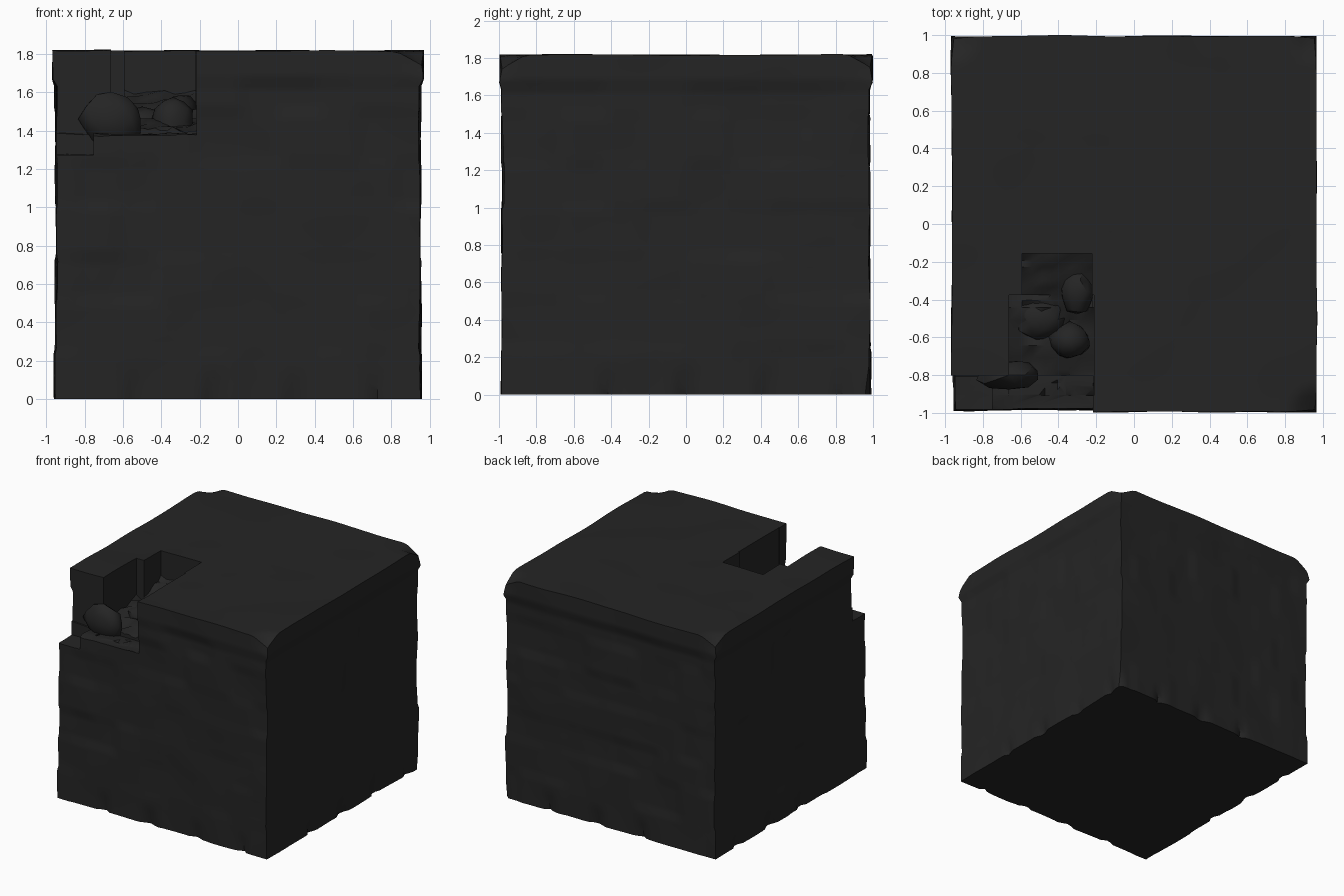
import bpy, bmesh, math, random
from mathutils import Vector, noise

if "Cube" in bpy.data.objects:
    bpy.data.objects.remove(bpy.data.objects["Cube"])

random.seed(4)
HX, HY, H = 0.97, 1.0, 1.82
CUTS = 47

stone = bpy.data.materials.new("dark stone")
stone.diffuse_color = (0.018, 0.018, 0.018, 1)
stone.use_nodes = True
stone.node_tree.nodes["Principled BSDF"].inputs["Base Color"].default_value = stone.diffuse_color


def make_object(name, bm):
    mesh = bpy.data.meshes.new(name)
    bmesh.ops.recalc_face_normals(bm, faces=bm.faces)
    bm.to_mesh(mesh)
    bm.free()
    mesh.materials.append(stone)
    obj = bpy.data.objects.new(name, mesh)
    bpy.context.collection.objects.link(obj)
    return obj


def activate(obj):
    bpy.ops.object.select_all(action='DESELECT')
    obj.select_set(True)
    bpy.context.view_layer.objects.active = obj


def brick_depth(u, z, side):
    """Small inset of a wall point, constant over each worn brick."""
    if z > 1.64:
        return 0.004
    course = int(z / 0.25)
    column = math.floor((u + 0.21 * (course % 2)) / 0.42)
    rng = random.Random(course * 131 + column * 17 + side * 977)
    base = 0.008 if course == 0 else 0.014
    return base + rng.random() * 0.014


# Gouges along the foot of each wall: (position, half width)
gouges = [(-0.54, 0.05), (-0.13, 0.08), (0.30, 0.05), (0.72, 0.04)]


def wall_depth(u, z, side):
    d = brick_depth(u, z, side)
    d += 0.008 * noise.noise(Vector((u * 3, z * 3, side * 9.1)))
    if z < 0.16:
        for g, w in gouges:
            shift = 0.13 * side
            d += 0.035 * max(0, 1 - abs(u - g - shift) / w) * (1 - z / 0.16)
    return d


# Main block: dense box worn into uneven courses of bricks
bm = bmesh.new()
bmesh.ops.create_cube(bm, size=2)
bmesh.ops.subdivide_edges(bm, edges=bm.edges[:], cuts=CUTS, use_grid_fill=True)
for v in bm.verts:
    c = v.co.copy()
    x, y, z = c.x * HX, c.y * HY, (c.z + 1) * H / 2
    p = Vector((x, y, z))
    if abs(c.x) > 0.999:
        p.x = math.copysign(HX - wall_depth(y, z, 1 if x > 0 else 3), x)
    if abs(c.y) > 0.999:
        p.y = math.copysign(HY - wall_depth(x, z, 0 if y < 0 else 2), y)
    if c.z > 0.999:
        p.z = H - 0.004 + 0.008 * noise.noise(Vector((x * 2.5, y * 2.5, 5)))
    # chipped upper corners
    corner = Vector((HX - abs(x), HY - abs(y), H - z)).length
    if corner < 0.14:
        wear = 0.07 * (1 - corner / 0.14)
        p.z -= wear
        p.x -= math.copysign(wear * 0.15, x)
        p.y -= math.copysign(wear * 0.15, y)
    v.co = p
block = make_object("worn_stone_block", bm)


def cut(x0, x1, y0, y1, z_front, z_back, rough):
    """Remove a hollow with a sloping, broken floor."""
    nx, ny = 7, 8
    bm = bmesh.new()
    grid = {}
    for i in range(nx + 1):
        for j in range(ny + 1):
            fx, fy = i / nx, j / ny
            x, y = x0 + (x1 - x0) * fx, y0 + (y1 - y0) * fy
            floor = z_front + (z_back - z_front) * fy + random.uniform(-rough, rough)
            grid[i, j, 0] = bm.verts.new((x, y, floor))
            grid[i, j, 1] = bm.verts.new((x, y, 2.2))
    for k in (0, 1):
        for i in range(nx):
            for j in range(ny):
                bm.faces.new([grid[i, j, k], grid[i + 1, j, k],
                              grid[i + 1, j + 1, k], grid[i, j + 1, k]])
    for i in range(nx):
        for j in (0, ny):
            bm.faces.new([grid[i, j, 0], grid[i + 1, j, 0], grid[i + 1, j, 1], grid[i, j, 1]])
    for j in range(ny):
        for i in (0, nx):
            bm.faces.new([grid[i, j, 0], grid[i, j + 1, 0], grid[i, j + 1, 1], grid[i, j, 1]])
    cutter = make_object("cutter", bm)
    cutter.hide_render = True
    activate(block)
    mod = block.modifiers.new("hollow", 'BOOLEAN')
    mod.operation, mod.solver, mod.object = 'DIFFERENCE', 'EXACT', cutter
    bpy.ops.object.modifier_apply(modifier=mod.name)
    bpy.data.objects.remove(cutter)


# Broken upper corner: front ledge, missing corner brick, inner hollow
cut(-1.213, -0.217, -1.207, -0.803, 1.365, 1.385, 0.014)
cut(-1.217, -0.753, -1.203, -0.811, 1.27, 1.275, 0.002)
cut(-0.663, -0.213, -0.907, -0.377, 1.375, 1.50, 0.03)
cut(-0.593, -0.223, -0.443, -0.157, 1.47, 1.60, 0.015)

# Broken stones left on the ledge
rubble = [(-0.66, -0.80, 1.46, 0.17, 0.08, 0.14), (-0.34, -0.62, 1.45, 0.11, 0.10, 0.12),
          (-0.30, -0.36, 1.50, 0.09, 0.12, 0.09), (-0.50, -0.50, 1.43, 0.14, 0.12, 0.09)]
for n, (x, y, z, sx, sy, sz) in enumerate(rubble):
    bm = bmesh.new()
    bmesh.ops.create_icosphere(bm, subdivisions=2, radius=1)
    for v in bm.verts:
        k = random.uniform(0.88, 1.08)
        v.co = Vector((x + v.co.x * sx * k, y + v.co.y * sy * k, z + v.co.z * sz * k))
    make_object(f"broken_stone_{n + 1}", bm)

for obj in list(bpy.context.collection.objects):
    activate(obj)
    bpy.ops.object.shade_smooth_by_angle(angle=math.radians(40))
